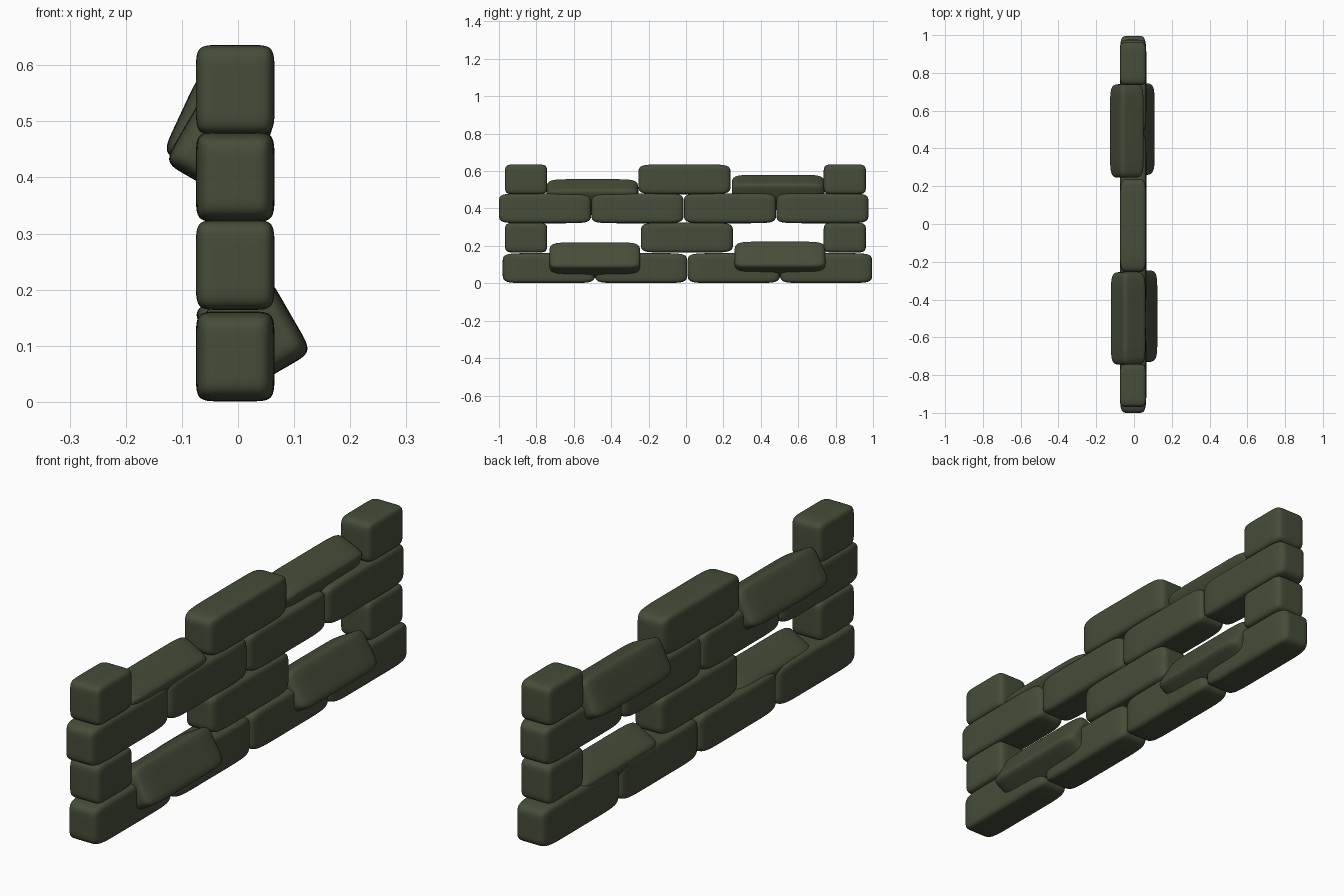
import bpy, bmesh
from math import radians

if "Cube" in bpy.data.objects:
    bpy.data.objects.remove(bpy.data.objects["Cube"])

stone = bpy.data.materials.new("mossy_stone")
stone.diffuse_color = (0.06, 0.075, 0.04, 1)
stone.use_nodes = True
stone.node_tree.nodes["Principled BSDF"].inputs["Base Color"].default_value = stone.diffuse_color


def brick(name, y0, y1, z, x=-0.005, width=0.14, height=0.16, lean=0):
    """Soft rounded brick: a 3x3x3 gridded cube, stretched and subdivided."""
    bm = bmesh.new()
    bmesh.ops.create_cube(bm, size=2)
    bmesh.ops.subdivide_edges(bm, edges=bm.edges[:], cuts=2, use_grid_fill=True)
    half = (width / 2, (y1 - y0) / 2, height / 2)
    for v in bm.verts:
        for i in range(3):
            c = v.co[i]
            if abs(c) < 0.9:
                c = 0.45 if c > 0 else -0.45
            v.co[i] = c * half[i]
    for f in bm.faces:
        f.smooth = True
    mesh = bpy.data.meshes.new(name)
    bm.to_mesh(mesh)
    bm.free()
    mesh.materials.append(stone)
    ob = bpy.data.objects.new(name, mesh)
    bpy.context.collection.objects.link(ob)
    ob.location = (x, (y0 + y1) / 2, z)
    ob.rotation_euler.y = radians(lean)
    sub = ob.modifiers.new("round", 'SUBSURF')
    sub.levels = sub.render_levels = 3
    return ob


# Full courses of four bricks
for name, start, z in (("bottom_course", -0.98, 0.081), ("third_course", -1.0, 0.401)):
    for i in range(4):
        y = start + i * 0.4945
        brick(f"{name}_brick_{i + 1}", y, y + 0.492, z)

# Open courses: half bricks at the ends, one whole brick in the middle
for name, mid, z in (("second_course", 0.005, 0.244), ("top_course", -0.008, 0.556)):
    brick(name + "_front_half_brick", -0.968, -0.742, z)
    brick(name + "_back_half_brick", 0.736, 0.962, z)
    brick(name + "_middle_brick", mid - 0.246, mid + 0.246, z)

# Loose bricks slumped out of the open courses
brick("low_slumped_brick_front", -0.73, -0.245, 0.123, x=0.032, lean=-30)
brick("low_slumped_brick_back", 0.26, 0.745, 0.127, x=0.018, lean=-30)
brick("high_slumped_brick_front", -0.745, -0.255, 0.461, x=-0.031, lean=30)
brick("high_slumped_brick_back", 0.245, 0.74, 0.486, x=-0.038, lean=25)
